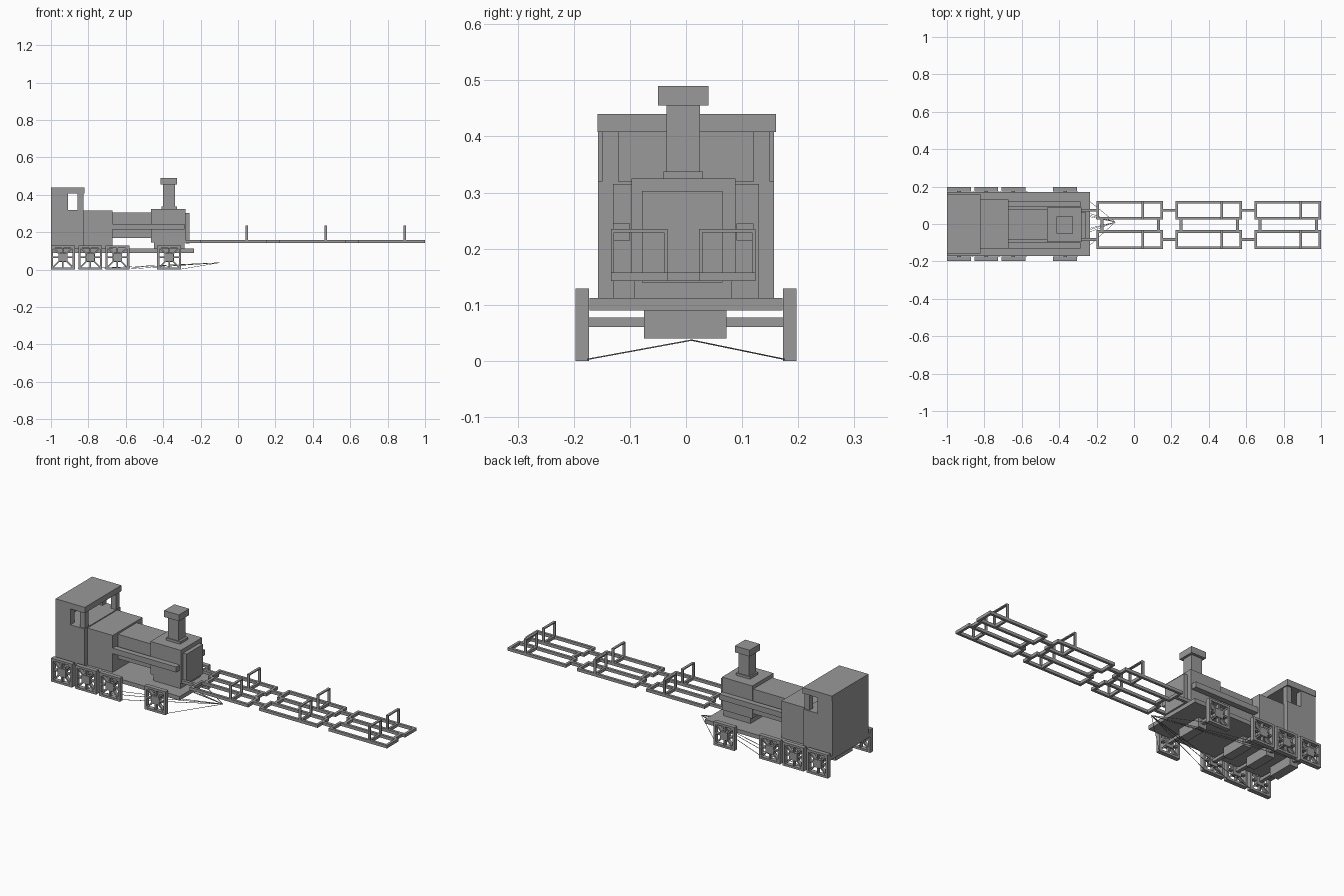
import bpy
from math import radians
from mathutils import Vector

cube = bpy.data.objects.get("Cube")
if cube:
    bpy.data.objects.remove(cube)

grey = bpy.data.materials.new("plain grey")
grey.use_nodes = True
GREY = (0.32, 0.32, 0.32, 1)
grey.diffuse_color = GREY
grey.node_tree.nodes["Principled BSDF"].inputs["Base Color"].default_value = GREY

FACES = [(0, 2, 3, 1), (4, 5, 7, 6), (0, 1, 5, 4), (2, 6, 7, 3), (0, 4, 6, 2), (1, 3, 7, 5)]


def build(name, boxes):
    """One object made of boxes, each given as x, y and z ranges."""
    verts, faces = [], []
    for xs, ys, zs in boxes:
        n = len(verts)
        verts += [(x, y, z) for z in zs for y in ys for x in xs]
        faces += [tuple(n + i for i in f) for f in FACES]
    mesh = bpy.data.meshes.new(name)
    # x varies fastest, so flip the winding to face outwards
    mesh.from_pydata(verts, [], faces)
    mesh.materials.append(grey)
    ob = bpy.data.objects.new(name, mesh)
    bpy.context.collection.objects.link(ob)
    return ob


def span(centre, half):
    return (centre - half, centre + half)


def bar(name, a, b, width, depth):
    """Straight bar from a to b."""
    a, b = Vector(a), Vector(b)
    ob = build(name, [(span(0, width), span(0, depth), span(0, (b - a).length / 2))])
    ob.location = (a + b) / 2
    ob.rotation_euler = (b - a).to_track_quat('Z', 'Y').to_euler()
    return ob


# Chassis and cab
build("running_board", [((-1, -0.235), (-0.172, 0.172), (0.09, 0.112))])
build("cab_base", [((-1, -0.825), (-0.157, 0.157), (0.112, 0.32))])
build("cab_back_wall", [((-1, -0.98), (-0.157, 0.157), (0.32, 0.41))])
for side, label in ((-1, "right"), (1, "left")):
    outer = sorted((side * 0.157, side * 0.122))
    build(label + "_cab_wall", [((-0.98, -0.91), outer, (0.32, 0.41))])
    build(label + "_cab_post", [((-0.857, -0.827), sorted((side * 0.15, side * 0.12)), (0.32, 0.41))])
build("cab_roof", [((-1, -0.822), (-0.158, 0.16), (0.408, 0.44))])

# Boiler and smokebox
build("firebox", [((-0.825, -0.672), (-0.13, 0.13), (0.112, 0.315))])
build("boiler", [((-0.672, -0.465), (-0.085, 0.08), (0.17, 0.305))])
build("smokebox", [((-0.465, -0.28), (-0.097, 0.088), (0.145, 0.325))])
build("smokebox_saddle", [((-0.45, -0.285), (-0.093, 0.082), (0.112, 0.145))])
build("smokebox_door", [((-0.28, -0.258), (-0.078, 0.065), (0.14, 0.303))])
build("right_side_pipe", [((-0.672, -0.285), (-0.13, -0.1), (0.215, 0.245))])
build("left_side_pipe", [((-0.672, -0.285), (0.09, 0.12), (0.215, 0.245))])

# Chimney
build("chimney_base", [((-0.41, -0.325), (-0.04, 0.03), (0.325, 0.338))])
build("chimney", [((-0.402, -0.338), (-0.035, 0.025), (0.338, 0.456))])
build("chimney_cap", [((-0.415, -0.325), (-0.05, 0.04), (0.455, 0.49))])

# Wheels: square frames with eight spokes, axles and drive rods
TIP = (-0.1, 0.01, 0.037)
R = 0.064
for i, cx in enumerate((-0.936, -0.79, -0.645, -0.368)):
    build(f"axle_{i}", [(span(cx, 0.01), (-0.18, 0.18), (0.06, 0.077)),
                        (span(cx, 0.025), (-0.075, 0.072), (0.04, 0.09))])
    for side, label in ((-1, "right"), (1, "left")):
        cy = side * 0.185
        ys = span(cy, 0.012)
        frame = [(span(cx, R), ys, z) for z in ((0, 0.012), (0.117, 0.129))]
        frame += [(span(cx + s * (R - 0.006), 0.006), ys, (0.012, 0.117)) for s in (-1, 1)]
        frame.append((span(cx, 0.024), ys, (0.043, 0.087)))
        build(f"{label}_wheel_{i}", frame)
        for k in range(4):
            spoke = build(f"{label}_spoke_{i}_{k}",
                          [(span(0, 0.004), span(0, 0.009), span(0, 0.078 if k % 2 else 0.06))])
            spoke.location = (cx, cy, 0.065)
            spoke.rotation_euler.y = radians(45 * k)
        bar(f"{label}_drive_rod_{i}", (cx + R, side * 0.175, 0.003), TIP, 0.001, 0.001)

# Track of three open frames with hoops
Z = (0.142, 0.158)
ROWS = ((-0.134, -0.033), (0.023, 0.124))
for n in range(3):
    x0 = -0.2 + n * 0.422
    x1, hoop = x0 + 0.356, x0 + 0.247
    for (y0, y1), label in zip(ROWS, ("right", "left")):
        parts = [((x0, x1), y, Z) for y in ((y0, y0 + 0.014), (y1 - 0.014, y1))]
        parts += [((x, x + 0.014), (y0, y1), Z) for x in (x0, x1 - 0.014)]
        parts.append((span(hoop, 0.006), (y0, y1), Z))
        build(f"{label}_track_frame_{n}", parts)
        build(f"{label}_hoop_{n}", [
            (span(hoop, 0.007), (y0, y0 + 0.006), (0.158, 0.235)),
            (span(hoop, 0.007), (y1 - 0.006, y1), (0.158, 0.235)),
            (span(hoop, 0.007), (y0, y1), (0.229, 0.235))])
        # Couplings towards the engine or the frame before
        start = -0.28 if n == 0 else x0 - 0.066
        build(f"{label}_coupling_{n}", [((start, x0), span((y0 + y1) / 2, 0.008), Z)])
    build(f"track_ties_{n}", [(span(x, 0.008), (-0.033, 0.023), Z) for x in (x0 + 0.03, x1 - 0.025)])
